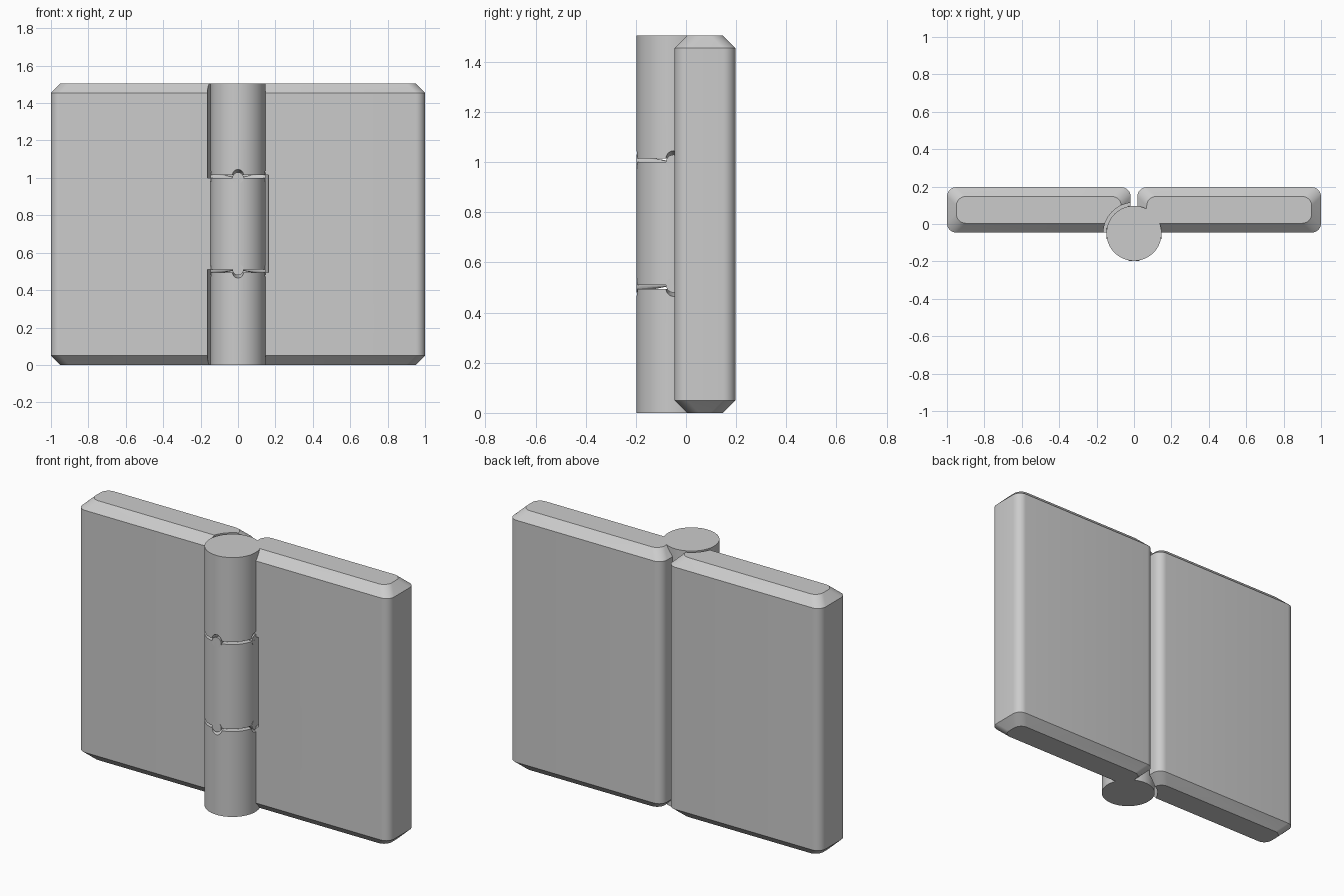
import bpy, bmesh, math
from mathutils import Matrix, Vector

if "Cube" in bpy.data.objects:
    bpy.data.objects.remove(bpy.data.objects["Cube"])

H = 1.505                 # overall height
AX_Y, R, R_CLEAR = -0.05, 0.147, 0.164   # barrel axis, radius, clearance radius
Z = {"low": 0.495, "mid_lo": 0.51, "mid_hi": 1.0, "high": 1.015}


def new_object(name, bm):
    bmesh.ops.recalc_face_normals(bm, faces=bm.faces)
    me = bpy.data.meshes.new(name)
    bm.to_mesh(me)
    bm.free()
    ob = bpy.data.objects.new(name, me)
    bpy.context.collection.objects.link(ob)
    return ob


def barrel(name, r, z0, z1):
    bm = bmesh.new()
    bmesh.ops.create_cone(bm, cap_ends=True, segments=96, radius1=r, radius2=r, depth=z1 - z0,
                          matrix=Matrix.Translation((0, AX_Y, (z0 + z1) / 2)))
    return new_object(name, bm)


def detent(angle, z, length):
    # tapered radial rib, point at the hinge axis
    bm = bmesh.new()
    spin = Matrix.Rotation(angle, 4, 'Z') @ Matrix.Rotation(math.pi / 2, 4, 'Y')
    place = Matrix.Translation((0, AX_Y, z)) @ spin @ Matrix.Translation((0, 0, length / 2))
    bmesh.ops.create_cone(bm, cap_ends=True, segments=24, radius1=0.001,
                          radius2=0.03 * length / R, depth=length, matrix=place)
    return new_object("detent", bm)


def combine(ob, other, op):
    mod = ob.modifiers.new(op, 'BOOLEAN')
    mod.operation, mod.object, mod.solver = op, other, 'EXACT'
    bpy.context.view_layer.objects.active = ob
    bpy.ops.object.modifier_apply(modifier=mod.name)
    bpy.data.objects.remove(other)


def rounded_rect(x0, x1, y0, y1, r, n=8):
    pts = []
    for k, (cx, cy) in enumerate([(x1 - r, y1 - r), (x0 + r, y1 - r),
                                  (x0 + r, y0 + r), (x1 - r, y0 + r)]):
        for i in range(n + 1):
            a = (k + i / n) * math.pi / 2
            pts.append((cx + r * math.cos(a), cy + r * math.sin(a)))
    return pts


def leaf(name, side):
    # rounded plate with chamfered top and bottom, lofted from four rings
    bm = bmesh.new()
    rings = []
    for z, inset in [(0, 0.05), (0.05, 0), (H - 0.05, 0), (H, 0.05)]:
        pts = rounded_rect(0.018 + inset, 1 - inset, -0.046 + inset, 0.197 - inset, 0.05)
        rings.append([bm.verts.new((side * x, y, z)) for x, y in pts])
    n = len(rings[0])
    for a, b in zip(rings, rings[1:]):
        for i in range(n):
            bm.faces.new((a[i], a[(i + 1) % n], b[(i + 1) % n], b[i]))
    bm.faces.new(rings[0])
    bm.faces.new(rings[-1])
    return new_object(name, bm)


def build(name, side, clear_spans, knuckles, detent_zs, op, length):
    ob = leaf(name, side)
    for z0, z1 in clear_spans:
        combine(ob, barrel("clearance", R_CLEAR, z0, z1), 'DIFFERENCE')
    for z0, z1 in knuckles:
        knuckle = barrel("knuckle", R, z0, z1)
        for z in detent_zs:
            if z0 <= z <= z1:
                for k in range(4):
                    combine(knuckle, detent(k * math.pi / 2, z, length), op)
        combine(ob, knuckle, 'UNION')
    bpy.ops.object.select_all(action='DESELECT')
    ob.select_set(True)
    bpy.context.view_layer.objects.active = ob
    bpy.ops.object.shade_smooth_by_angle(angle=math.radians(30))


# left leaf carries the middle knuckle with raised detents
build("left_leaf", -1, [(-0.1, Z["mid_lo"]), (Z["mid_hi"], H + 0.1)],
      [(Z["mid_lo"], Z["mid_hi"])], [Z["mid_lo"], Z["mid_hi"]], 'UNION', R - 0.0005)

# right leaf carries the outer knuckles with matching grooves
build("right_leaf", 1, [(Z["low"], Z["high"])],
      [(0, Z["low"]), (Z["high"], H)], [Z["low"], Z["high"]], 'DIFFERENCE', 0.2)
